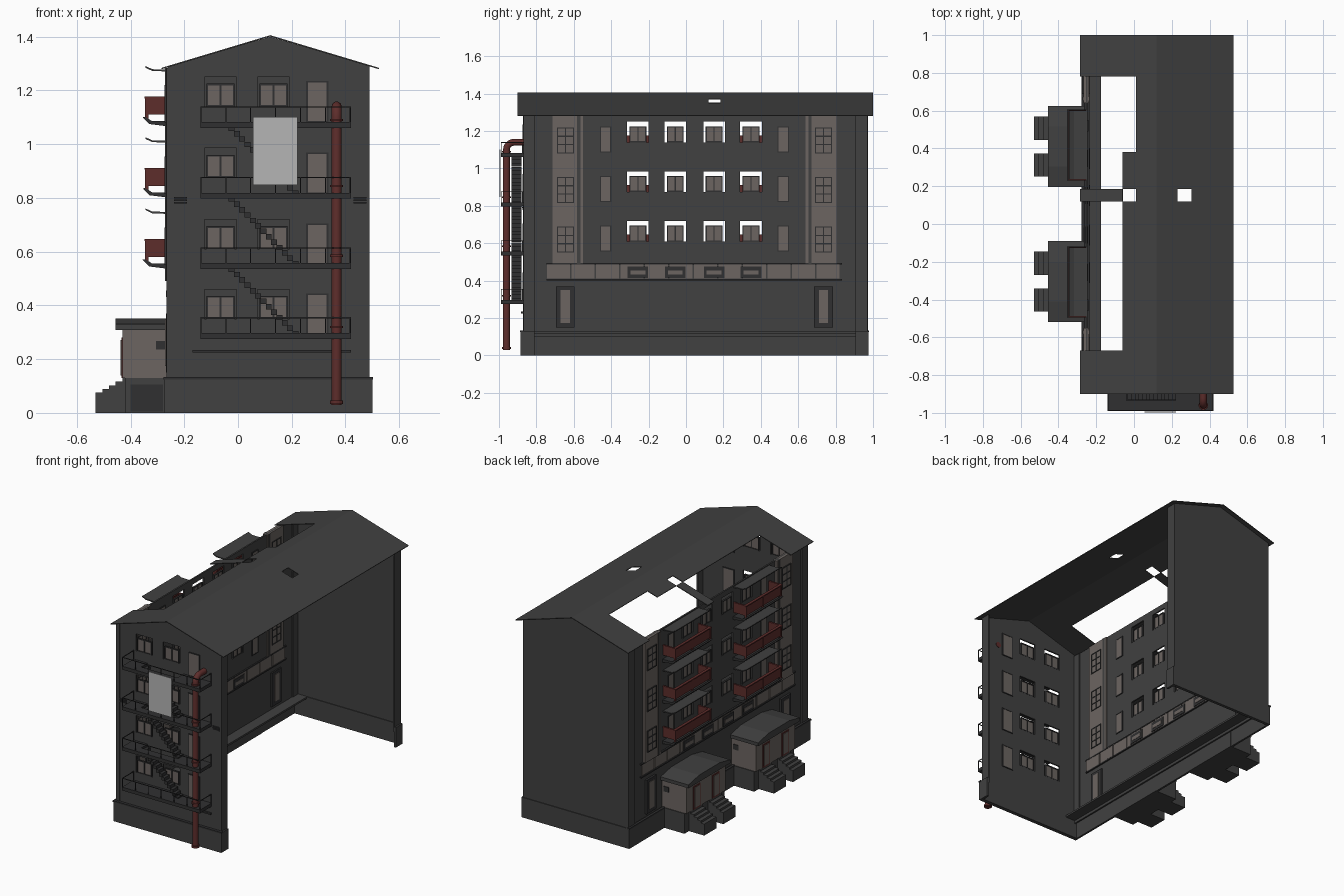
import bpy, bmesh, math

if "Cube" in bpy.data.objects:
    bpy.data.objects.remove(bpy.data.objects["Cube"])

def mat(name, c):
    m = bpy.data.materials.new(name)
    m.diffuse_color = (*c, 1)
    m.use_nodes = True
    m.node_tree.nodes["Principled BSDF"].inputs["Base Color"].default_value = m.diffuse_color
    return m

WALL = mat("dark_grey", (0.052, 0.052, 0.052))
TRIM = mat("charcoal", (0.030, 0.030, 0.031))
TAUPE = mat("taupe", (0.150, 0.130, 0.120))
RED = mat("dark_red", (0.110, 0.026, 0.024))
LIGHT = mat("light_grey", (0.46, 0.46, 0.46))

def finish(name, bm, m):
    bmesh.ops.recalc_face_normals(bm, faces=bm.faces)
    me = bpy.data.meshes.new(name)
    bm.to_mesh(me)
    bm.free()
    me.materials.append(m)
    ob = bpy.data.objects.new(name, me)
    bpy.context.collection.objects.link(ob)
    return ob

def boxes(name, items, m):
    """items: (x0, x1, y0, y1, z0, z1)"""
    bm = bmesh.new()
    for x0, x1, y0, y1, z0, z1 in items:
        vs = bmesh.ops.create_cube(bm, size=1)["verts"]
        for v in vs:
            v.co = ((x0 + x1) / 2 + v.co.x * (x1 - x0), (y0 + y1) / 2 + v.co.y * (y1 - y0),
                    (z0 + z1) / 2 + v.co.z * (z1 - z0))
    return finish(name, bm, m)

def prism(name, pts, a, b, axis, m):
    """Extrude a (u, z) profile from a to b along axis 'x' or 'y'."""
    bm = bmesh.new()
    put = (lambda u, z, t: (t, u, z)) if axis == 'x' else (lambda u, z, t: (u, t, z))
    f = bm.faces.new([bm.verts.new(put(u, z, a)) for u, z in pts])
    r = bmesh.ops.extrude_face_region(bm, geom=[f])
    for v in r["geom"]:
        if isinstance(v, bmesh.types.BMVert):
            v.co["xyz".index(axis)] = b
    return finish(name, bm, m)

def sheet(name, u_rng, v_rng, holes, put, thick, m):
    """Grid sheet with rectangular holes (u0, u1, v0, v1), thickened."""
    us = sorted({*u_rng, *[h[0] for h in holes], *[h[1] for h in holes]})
    vs = sorted({*v_rng, *[h[2] for h in holes], *[h[3] for h in holes]})
    bm = bmesh.new()
    for u0, u1 in zip(us, us[1:]):
        for v0, v1 in zip(vs, vs[1:]):
            cu, cv = (u0 + u1) / 2, (v0 + v1) / 2
            if not any(h[0] < cu < h[1] and h[2] < cv < h[3] for h in holes):
                bm.faces.new([bm.verts.new(put(*p)) for p in ((u0, v0), (u1, v0), (u1, v1), (u0, v1))])
    bmesh.ops.remove_doubles(bm, verts=bm.verts, dist=1e-5)
    ob = finish(name, bm, m)
    s = ob.modifiers.new("thickness", 'SOLIDIFY')
    s.thickness, s.offset = thick, 0
    return ob

def window(u, z, w, h, cols, rows):
    """Frame bars and pane as (u0, u1, z0, z1)."""
    t = 0.006
    bars = [(u - w/2 + i*(w - t)/cols, u - w/2 + i*(w - t)/cols + t, z, z + h) for i in range(cols + 1)]
    bars += [(u - w/2, u + w/2, z + i*(h - t)/rows, z + i*(h - t)/rows + t) for i in range(rows + 1)]
    return bars, (u - w/2 + .002, u + w/2 - .002, z + .002, z + h - .002)

def mir(y):
    return 0.09 - y

ROWS = [1.14, 0.875, 0.61]
FROWS = ROWS + [0.35]
XL, YF, YB = -0.25, -0.865, 0.965

# front wall with window openings, back wall, gables, corner returns
fx = [-0.065, 0.132]
sheet("front_wall", (-0.26, 0.49), (0.1, 1.284), [(x - .06, x + .06, z, z + .11) for x in fx for z in FROWS],
      lambda u, v: (u, YF, v), 0.01, WALL)
boxes("back_wall", [(-0.26, 0.49, 0.96, 0.97, 0.1, 1.284)], WALL)
gable = [(-0.26, 1.28), (0.49, 1.28), (0.49, 1.29), (0.12, 1.4), (-0.26, 1.288)]
prism("front_gable", gable, -0.87, -0.86, 'y', WALL)
prism("back_gable", gable, 0.96, 0.97, 'y', WALL)
boxes("corner_returns", [(0.48, 0.49, -0.87, -0.81, 0.1, 1.287), (0.48, 0.49, 0.905, 0.97, 0.1, 1.287)], WALL)
boxes("corner_pilasters", [(-0.266, -0.24, -0.872, -0.81, 0.13, 1.284), (-0.266, -0.24, 0.905, 0.972, 0.13, 1.284)], WALL)

# left facade with window openings
wy = [-0.2575, -0.0575, mir(-0.0575) + .003, mir(-0.2575)]
sheet("left_facade", (-0.87, 0.97), (0.1, 1.284), [(y - .058, y + .058, z, z + .11) for y in wy for z in ROWS],
      lambda u, v: (XL, u, v), 0.01, WALL)

# plinth: three sides and an inner shelf
boxes("plinth", [(-0.275, 0.5, -0.885, -0.86, 0, 0.13), (-0.275, 0.5, 0.955, 0.975, 0, 0.13),
                 (-0.275, -0.262, -0.885, 0.975, 0, 0.13), (-0.275, -0.175, -0.87, 0.965, 0.118, 0.13),
                 (0.485, 0.5, 0.905, 0.975, 0, 0.13), (0.485, 0.5, -0.885, -0.81, 0, 0.13)], WALL)
boxes("plinth_cap", [(-0.278, 0.502, -0.888, -0.87, 0.125, 0.134), (-0.278, -0.262, -0.888, 0.978, 0.125, 0.134)], TRIM)

# roof with broken-out openings
def roof_put(x, y):
    return (x, y, 1.403 - abs(x - 0.12) * 0.3)
holes = [(-0.285, -0.06, -0.67, 0.12), (-0.06, 0.01, 0.12, 0.185), (0.23, 0.305, 0.12, 0.185),
         (-0.285, -0.06, 0.185, 0.38), (-0.285, 0.01, 0.38, 0.78)]
sheet("roof", (-0.285, 0.12, 0.525), (-0.9, 1.0), holes, roof_put, 0.005, WALL)

# windows and doors
bars, panes = [], []
for x in fx:
    for z in FROWS:
        b, p = window(x, z, 0.104, 0.085, 2, 1)
        bars += [(u0, u1, YF - .006, YF + .006, a, c) for u0, u1, a, c in b]
        panes.append((p[0], p[1], YF - .002, YF + .002, p[2], p[3]))
for y in wy:
    for z in ROWS:
        b, p = window(y, z, 0.09, 0.085, 2, 1)
        bars += [(XL - .006, XL + .006, u0, u1, a, c) for u0, u1, a, c in b]
        panes.append((XL - .002, XL + .002, p[0], p[1], p[2], p[3]))
for y in (-0.43, mir(-0.43)):
    for z in ROWS:
        b, p = window(y, z - .055, 0.062, 0.14, 1, 1)
        bars += [(XL - .01, XL + .01, u0, u1, a, c) for u0, u1, a, c in b]
        panes.append((XL - .008, XL + .008, p[0], p[1], p[2], p[3]))
for z in FROWS:
    b, p = window(0.295, z - .06, 0.082, 0.155, 1, 1)
    bars += [(u0, u1, YF - .01, YF + .01, a, c) for u0, u1, a, c in b]
    panes.append((p[0], p[1], YF - .008, YF + .008, p[2], p[3]))
for y in (-0.645, mir(-0.645)):
    for z in ROWS:
        b, p = window(y, z - .06, 0.092, 0.14, 2, 3)
        bars += [(-0.274, -0.234, u0, u1, a, c) for u0, u1, a, c in b]
        panes.append((-0.271, -0.237, p[0], p[1], p[2], p[3]))
    bars.append((-0.268, -0.236, y - .05, y + .05, 0.15, 0.37))
    panes.append((-0.271, -0.233, y - .025, y + .025, 0.175, 0.35))
for y in wy:
    bars.append((-0.266, -0.234, y - .055, y + .055, 0.415, 0.475))
    panes.append((-0.268, -0.232, y - .04, y + .04, 0.432, 0.455))
boxes("window_frames", bars, TRIM)
boxes("window_panes", panes, TAUPE)

# corner bays (upper) and panelled band
for i, s in enumerate((lambda y: y, mir)):
    a, b = sorted((s(-0.715), s(-0.55)))
    boxes(f"bay_{i}", [(-0.268, -0.238, a, b, 0.49, 1.284)], TAUPE)
    a, b = sorted((s(-0.582), s(-0.565)))
    boxes(f"bay_edge_{i}", [(-0.272, -0.236, a, b, 0.49, 1.284)], WALL)
boxes("band_panels", [(-0.26, -0.238, -0.742 + i*.131, -0.742 + i*.131 + .123, 0.412, 0.486) for i in range(12)], TAUPE)
boxes("band_edges", [(-0.266, -0.236, -0.745, 0.835, z, z + .008) for z in (0.402, 0.486)], TRIM)

# balconies, each with slab, red parapet and canopy
for k, (y0, y1) in enumerate(((-0.49, -0.125), (0.235, 0.6))):
    for z in ROWS:
        prism("balcony_slab", [(-0.25, z - .075), (-0.33, z - .065), (-0.355, z - .04), (-0.345, z - .038),
                               (-0.32, z - .054), (-0.25, z - .054)], y0 - .005, y1 + .005, 'y', TRIM)
        prism("balcony_canopy", [(-0.25, z + .13), (-0.32, z + .133), (-0.345, z + .145), (-0.345, z + .151),
                                 (-0.318, z + .139), (-0.25, z + .138)], y0, y1, 'y', WALL)
        a, b = z - .03, z + .03
        boxes("balcony_parapet", [(-0.343, -0.335, y0, y1, a, b), (-0.335, -0.255, y0, y0 + .006, a, b),
                                  (-0.335, -0.255, y1 - .006, y1, a, b)], RED)
        boxes("balcony_rail", [(-0.348, -0.33, y0 - .004, y1 + .004, b, b + .007), (-0.33, -0.255, y0 - .004, y0 + .008, b, b + .007),
                               (-0.33, -0.255, y1 - .008, y1 + .004, b, b + .007)]
              + [(-0.346, -0.334, y, y + .008, z - .05, b) for y in (y0, (y0 + y1)/2, y1 - .008)], RED)

# entrance porches with two stairs each
for dy in (0, 0.715):
    a, b = -0.52 + dy, -0.09 + dy
    boxes("porch_base", [(-0.42, -0.26, a + .01, b - .01, 0, 0.13)], WALL)
    boxes("porch_base_hatch", [(-0.4, -0.28, a + .006, a + .012, 0.005, 0.105)], TRIM)
    boxes("porch_walls", [(-0.43, -0.255, a + .015, b - .015, 0.13, 0.31)], TAUPE)
    boxes("porch_side_window", [(-0.305, -0.268, a + .011, b - .011, 0.235, 0.268)], TRIM)
    prism("porch_roof", [(a, 0.308), (b, 0.308), (b, 0.33), (b - .11, 0.352), (a + .11, 0.352), (a, 0.33)],
          -0.455, -0.25, 'x', WALL)
    for c in (a + .1175, b - .1175):
        boxes("porch_stairs", [(-0.53 + i*.025, -0.42, c - .062, c + .062, 0, 0.075 + i*.0137) for i in range(5)], WALL)
        boxes("porch_door", [(-0.434, -0.428, c - .035, c + .035, 0.13, 0.28)], RED)
        boxes("porch_door_panel", [(-0.437, -0.43, c - .025, c + .025, 0.14, 0.272)], TAUPE)

# fire escape: platforms, railings, flights
LV = [1.06, 0.797, 0.535, 0.275]
plat, rail, steps = [], [], []
for i, z in enumerate(LV):
    t = z + .022
    if i < 3:
        plat += [(-0.14, 0.42, -0.99, -0.935, z, t), (-0.14, -0.04, -0.935, -0.87, z, t), (0.22, 0.42, -0.935, -0.87, z, t)]
        lo = LV[i + 1] + .022
        n = 13
        for k in range(n):
            x, sz = -0.035 + k*.0198, t - (k + 1)*(t - lo)/n
            steps.append((x, x + .022, -0.932, -0.88, sz - .012, sz + .008))
    else:
        plat.append((-0.14, 0.42, -0.99, -0.87, z, t))
    r = t + .055
    rail += [(-0.14, 0.42, -0.99, -0.986, r, r + .004), (-0.14, -0.136, -0.99, -0.87, r, r + .004),
             (0.416, 0.42, -0.99, -0.87, r, r + .004)]
    rail += [(-0.14 + k*.0926, -0.136 + k*.0926, -0.99, -0.986, t, r) for k in range(7)]
    rail += [(x, x + .004, -0.878, -0.874, t, r) for x in (-0.14, 0.416)]
boxes("fire_escape_platforms", plat, TRIM)
boxes("fire_escape_railings", rail, TRIM)
boxes("fire_escape_steps", steps, TRIM)
boxes("hanging_sheet", [(0.055, 0.222, -0.998, -0.993, 0.848, 1.102)], LIGHT)
boxes("front_ledge", [(-0.17, 0.42, -0.882, -0.868, 0.224, 0.234)], TRIM)
boxes("wall_vents", [(x, x + .048, -0.876, -0.868, 0.78 + i*.009, 0.785 + i*.009) for x in (-0.238, 0.43) for i in range(3)], TRIM)

# drain pipe with elbow and collars
cu = bpy.data.curves.new("drain_pipe", 'CURVE')
cu.dimensions, cu.bevel_depth, cu.bevel_resolution, cu.use_fill_caps = '3D', 0.019, 3, True
arc = [(-0.92 - .04*math.cos(q), 1.1 + .04*math.sin(q)) for q in [j*math.pi/10 for j in range(6)]]
pts = [(-0.96, 0.03)] + arc + [(-0.857, 1.14)]
sp = cu.splines.new('POLY')
sp.points.add(len(pts) - 1)
for p, (y, z) in zip(sp.points, pts):
    p.co = (0.367, y, z, 1)
cu.materials.append(RED)
bpy.context.collection.objects.link(bpy.data.objects.new("drain_pipe", cu))
for z, h in ((0.04, .012), (0.32, .008), (0.585, .008), (0.845, .008), (1.09, .008)):
    bm = bmesh.new()
    bmesh.ops.create_cone(bm, cap_ends=True, segments=14, radius1=0.025, radius2=0.025, depth=h)
    finish("pipe_collar", bm, RED).location = (0.367, -0.96, z)
